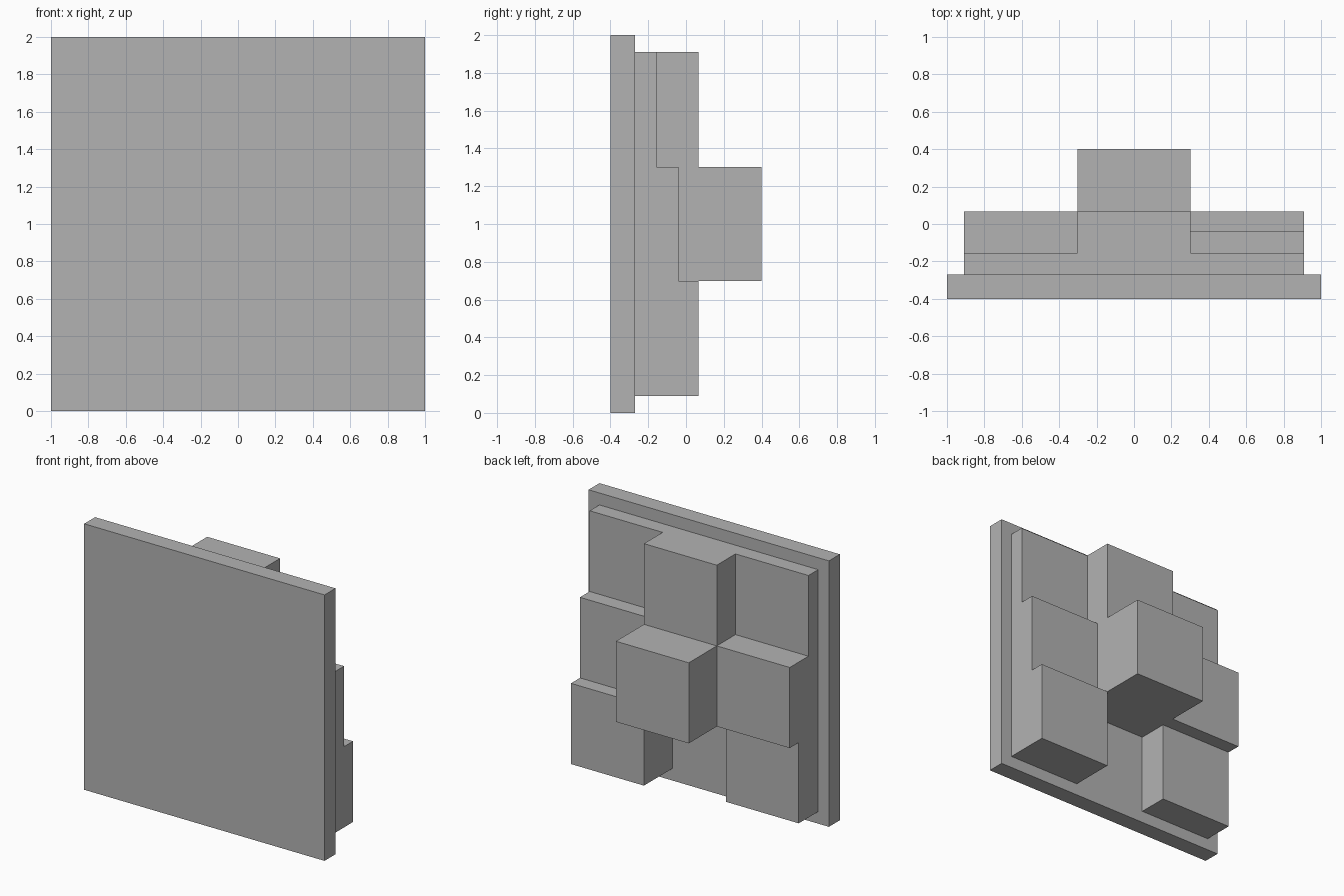
import bpy
import bmesh
from mathutils import Vector

if "Cube" in bpy.data.objects:
    bpy.data.objects.remove(bpy.data.objects["Cube"], do_unlink=True)

# One plain grey material
grey = bpy.data.materials.new("plain_grey")
grey.use_nodes = True
colour = (0.45, 0.45, 0.45, 1)
grey.diffuse_color = colour
grey.node_tree.nodes["Principled BSDF"].inputs["Base Color"].default_value = colour

FRONT, PLATE = -0.40, -0.27
LOW, MID, HIGH, PEAK = -0.155, -0.04, 0.067, 0.40
CUTS = [-1, -0.91, -0.303, 0.303, 0.91, 1]

# Back surface of the three by three blocks: rows from bottom to top, each from -x to +x
BLOCKS = [
    [MID, PLATE, HIGH],
    [HIGH, PEAK, MID],
    [LOW, HIGH, LOW],
]


def level(col, row):
    """Depth of a cell: block, plate rim, or outside the panel."""
    if 1 <= col <= 3 and 1 <= row <= 3:
        return BLOCKS[row - 1][col - 1]
    if 0 <= col <= 4 and 0 <= row <= 4:
        return PLATE
    return FRONT


def add_quad(bm, points, outward):
    face = bm.faces.new([bm.verts.new(p) for p in points])
    face.normal_update()
    if face.normal.dot(Vector(outward)) < 0:
        face.normal_flip()


def rectangle(bm, x0, x1, z0, z1, y, outward):
    add_quad(bm, [(x0, y, z0), (x1, y, z0), (x1, y, z1), (x0, y, z1)], outward)


bm = bmesh.new()

# Flat front of the plate
rectangle(bm, -1, 1, 0, 2, FRONT, (0, -1, 0))

# Stepped back: one cap per cell, and a wall wherever the neighbour is lower
for row in range(5):
    for col in range(5):
        x0, x1 = CUTS[col], CUTS[col + 1]
        z0, z1 = CUTS[row] + 1, CUTS[row + 1] + 1
        top = level(col, row)
        rectangle(bm, x0, x1, z0, z1, top, (0, 1, 0))
        for dx, dz in ((1, 0), (-1, 0), (0, 1), (0, -1)):
            base = level(col + dx, row + dz)
            if base >= top:
                continue
            if dx:
                x = x1 if dx > 0 else x0
                ends = (x, z0), (x, z1)
            else:
                z = z1 if dz > 0 else z0
                ends = (x0, z), (x1, z)
            (ax, az), (bx, bz) = ends
            add_quad(bm, [(ax, base, az), (bx, base, bz), (bx, top, bz), (ax, top, az)],
                     (dx, 0, dz))

bmesh.ops.remove_doubles(bm, verts=bm.verts, dist=0.0001)

mesh = bpy.data.meshes.new("stepped_block_panel")
bm.to_mesh(mesh)
bm.free()
mesh.materials.append(grey)
panel = bpy.data.objects.new("stepped_block_panel", mesh)
bpy.context.collection.objects.link(panel)
